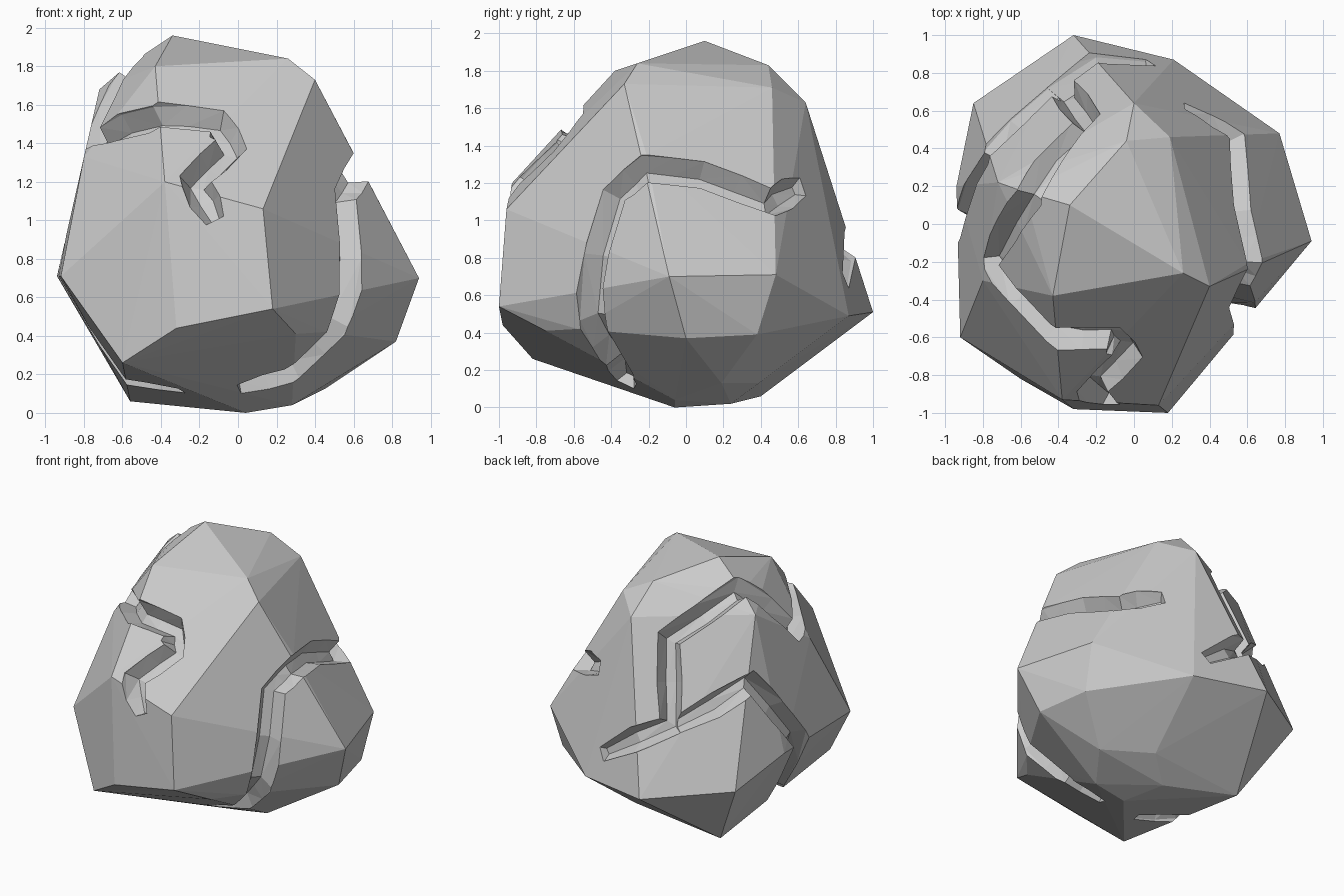
import bpy, bmesh
from mathutils import Vector

if "Cube" in bpy.data.objects:
    bpy.data.objects.remove(bpy.data.objects["Cube"])

# Corner points of the faceted boulder, wrapped in a convex hull
CORNERS = [
    (-.34, .10, 1.96), (.26, -.26, 1.84), (-.04, .44, 1.83), (.40, -.33, 1.73), (-.43, -.38, 1.80),
    (.19, .46, 1.71), (0, .64, 1.63), (.60, -.21, 1.35), (.27, -.63, 1.37), (-.58, .17, 1.80),
    (-.72, .22, 1.68), (-.38, -.93, 1.20), (.13, -.96, 1.06), (-.80, -.30, 1.33), (.69, -.15, 1.16),
    (.94, -.09, .70), (.77, .48, .71), (.60, -.40, .57), (.82, 0, .37), (.74, .38, .39),
    (.21, .87, .49), (-.32, 1.0, .51), (-.85, .64, .57), (-.94, .20, .71), (-.92, -.60, .71),
    (-.60, -.82, .26), (-.32, -.98, .44), (.18, -1.0, .54), (.30, -.75, .41), (.45, -.58, .42),
    (.28, -.06, .04), (.04, -.06, 0), (-.05, .24, .02), (-.56, .40, .06), (.46, .19, .13), (.14, .39, .13)]

# Crack centre lines
CRACKS = {
    "winding_crack": [(-.12, -.97, 1.0), (-.22, -.87, 1.20), (-.04, -.66, 1.36), (-.11, -.59, 1.50),
                      (-.44, -.56, 1.51), (-.80, -.21, 1.44), (-.55, .14, 1.80), (-.30, .64, 1.55),
                      (-.42, .80, 1.00), (.10, .89, .69)],
    "left_crack": [(-.42, .80, .98), (-.83, .36, 1.25), (-.94, 0, .74), (-.59, -.20, .17), (-.30, -.33, .08)],
    "right_crack": [(.27, .63, 1.18), (.56, .47, 1.11), (.62, .10, 1.27), (.63, -.22, 1.27),
                    (.54, -.37, 1.13), (.50, -.48, .47), (.28, -.35, .21), (0, -.31, .15)]}


def new_object(name, bm):
    bmesh.ops.recalc_face_normals(bm, faces=bm.faces[:])
    mesh = bpy.data.meshes.new(name)
    bm.to_mesh(mesh)
    bm.free()
    obj = bpy.data.objects.new(name, mesh)
    bpy.context.collection.objects.link(obj)
    return obj


def crack_cutter(name, path, rock, steps=2, depth=.10, rise=.10):
    """Sweep a flared channel section along the path, laid on the rock surface."""
    points = []
    path = [Vector(p) for p in path]
    for a, b in zip(path, path[1:]):
        points += [a.lerp(b, i / steps) for i in range(steps)]
    points.append(path[-1])
    center = Vector((0, 0, .85))
    laid = []
    for p in points:
        hit, co, normal, _ = rock.closest_point_on_mesh(p)
        laid.append((co, (normal + (co - center).normalized()).normalized()))
    bm = bmesh.new()
    rings = []
    last = len(laid) - 1
    for i, (p, out) in enumerate(laid):
        tangent = (laid[min(i + 1, last)][0] - laid[max(i - 1, 0)][0]).normalized()
        side = out.cross(tangent).normalized()
        section = [(-.035, -depth), (.035, -depth), (.085, 0), (.095, rise), (-.095, rise), (-.085, 0)]
        k = .6 if i in (0, last) else 1
        rings.append([bm.verts.new(p + side * s * k + out * (h * k if h < 0 else h)) for s, h in section])
    for a, b in zip(rings, rings[1:]):
        for j in range(6):
            n = (j + 1) % 6
            bm.faces.new((a[j], a[n], b[n], b[j]))
    bm.faces.new(rings[0])
    bm.faces.new(rings[-1])
    bmesh.ops.triangulate(bm, faces=bm.faces[:])
    cutter = new_object(name, bm)
    cutter.hide_render = True
    return cutter


# Boulder body
bm = bmesh.new()
for c in CORNERS:
    bm.verts.new(c)
bmesh.ops.convex_hull(bm, input=bm.verts[:])
loose = [v for v in bm.verts if not v.link_faces]
bmesh.ops.delete(bm, geom=loose, context='VERTS')
boulder = new_object("boulder", bm)

# Carve the cracks
cutters = [crack_cutter(n, p, boulder) for n, p in CRACKS.items()]
bpy.context.view_layer.objects.active = boulder
boulder.select_set(True)
for cutter in cutters:
    mod = boulder.modifiers.new(cutter.name, 'BOOLEAN')
    mod.operation = 'DIFFERENCE'
    mod.solver = 'EXACT'
    mod.use_self = True
    mod.object = cutter
    bpy.ops.object.modifier_apply(modifier=mod.name)
for cutter in cutters:
    bpy.data.objects.remove(cutter)
